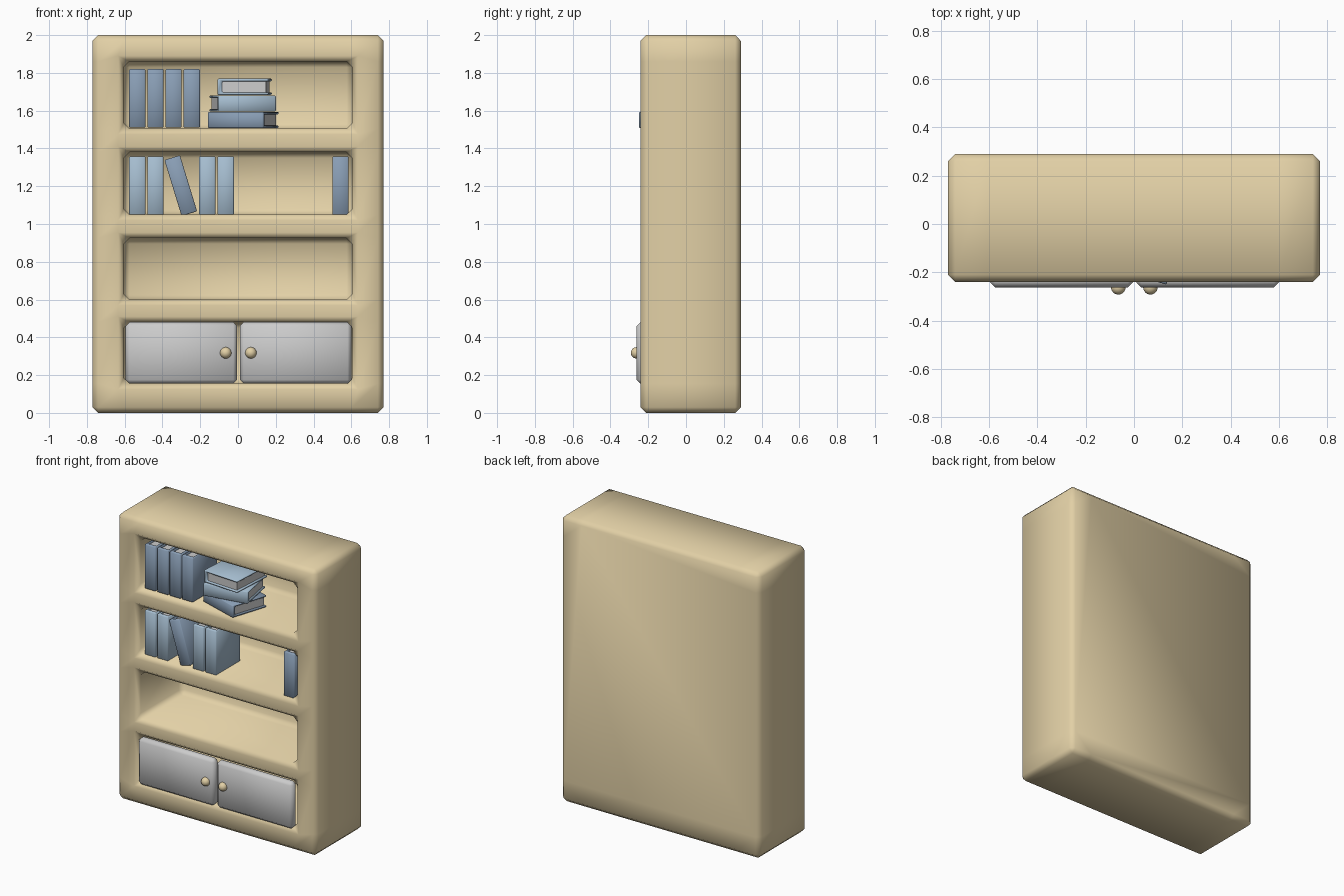
import bpy, bmesh
from math import radians
from mathutils import Matrix, Vector

if "Cube" in bpy.data.objects:
    bpy.data.objects.remove(bpy.data.objects["Cube"])


def material(name, rgb):
    m = bpy.data.materials.new(name)
    m.diffuse_color = (*rgb, 1)
    m.use_nodes = True
    m.node_tree.nodes["Principled BSDF"].inputs["Base Color"].default_value = m.diffuse_color
    return m


WOOD = material("wood", (0.76, 0.63, 0.38))
DARK = material("dark_cover", (0.25, 0.34, 0.46))
LIGHT = material("light_cover", (0.38, 0.51, 0.63))


def finish(bm, name, mat=None, bevel=0.0):
    """Bevel the sharp edges with one chamfer, shade smooth, link."""
    bmesh.ops.recalc_face_normals(bm, faces=bm.faces)
    if bevel:
        sharp = [e for e in bm.edges if e.calc_face_angle(0) > radians(30)]
        bmesh.ops.bevel(bm, geom=sharp, offset=bevel, segments=1, affect='EDGES',
                        profile=0.5, clamp_overlap=True)
    for f in bm.faces:
        f.smooth = True
    me = bpy.data.meshes.new(name)
    bm.to_mesh(me)
    bm.free()
    if mat:
        me.materials.append(mat)
    ob = bpy.data.objects.new(name, me)
    bpy.context.collection.objects.link(ob)
    return ob


def box(name, lo, hi, mat=None, bevel=0.0):
    bm = bmesh.new()
    lo, hi = Vector(lo), Vector(hi)
    bmesh.ops.create_cube(bm, size=1, matrix=Matrix.Translation((lo + hi) / 2)
                          @ Matrix.Diagonal((*(hi - lo), 1)))
    return finish(bm, name, mat, bevel)


# Cabinet: front grid, niches pushed in, outline pulled back and closed
FRONT, BACK, NICHE_BACK = -0.24, 0.29, 0.24
xs = [-0.77, -0.605, 0.605, 0.77]
zs = [0, 0.155, 0.48, 0.60, 0.925, 1.05, 1.38, 1.505, 1.86, 2.0]
bm = bmesh.new()
grid = [[bm.verts.new((x, FRONT, z)) for x in xs] for z in zs]
niches = []
for j in range(len(zs) - 1):
    for i in range(3):
        f = bm.faces.new((grid[j][i], grid[j][i + 1], grid[j + 1][i + 1], grid[j + 1][i]))
        if i == 1 and j % 2 == 1:
            niches.append(f)
rim = [e for e in bm.edges if e.is_boundary]
new = bmesh.ops.extrude_edge_only(bm, edges=rim)["geom"]
for v in new:
    if isinstance(v, bmesh.types.BMVert):
        v.co.y = BACK
bmesh.ops.contextual_create(bm, geom=[e for e in new if isinstance(e, bmesh.types.BMEdge)
                                      and e.is_boundary])
for f in bmesh.ops.extrude_discrete_faces(bm, faces=niches)["faces"]:
    for v in f.verts:
        v.co.y = NICHE_BACK
# merge coplanar faces so the chamfers run cleanly
bmesh.ops.dissolve_limit(bm, angle_limit=radians(1), verts=[],
                         edges=[e for e in bm.edges if e.is_manifold
                                and all(abs(v.co.x) > 0.76 for v in e.verts)
                                and all(abs(v.co.z - 1) < 0.999 for v in e.verts)])
finish(bm, "cabinet", WOOD, 0.03)

# Doors and knobs
for side, x0, x1, kx in (("left", -0.595, -0.005, -0.065), ("right", 0.01, 0.6, 0.068)):
    box(side + "_door", (x0, -0.262, 0.155), (x1, -0.20, 0.48), None, 0.02)
    bm = bmesh.new()
    bmesh.ops.create_uvsphere(bm, u_segments=24, v_segments=12, radius=0.03,
                              matrix=Matrix.Translation((kx, -0.262, 0.318)))
    finish(bm, side + "_knob", WOOD)

# Books: C-shaped cover with a page block; upright, spine facing -y
W, D, H, COVER, SPINE = 0.086, 0.27, 0.31, 0.014, 0.025


def book(name, mat, matrix):
    w, d, i = W / 2, D / 2, W / 2 - COVER
    outline = [(-w, -d), (w, -d), (w, d), (i, d), (i, SPINE - d),
               (-i, SPINE - d), (-i, d), (-w, d)]
    bm = bmesh.new()
    base = bm.faces.new([bm.verts.new((x, y, -H / 2)) for x, y in outline])
    top = bmesh.ops.extrude_face_region(bm, geom=[base])["geom"]
    bmesh.ops.translate(bm, vec=(0, 0, H),
                        verts=[v for v in top if isinstance(v, bmesh.types.BMVert)])
    cover = finish(bm, name + "_cover", mat, 0.005)
    pages = box(name + "_pages", (-i, SPINE - d - 0.002, -H / 2 + 0.012),
                (i, d - 0.012, H / 2 - 0.012))
    for ob in (cover, pages):
        ob.data.transform(matrix)
        if ob is pages:
            for p in ob.data.polygons:
                p.use_smooth = False


Y = -0.075
row = [(x, 1.665, DARK, 0) for x in (-0.533, -0.437, -0.341, -0.245)]
row += [(x, 1.203, LIGHT, 0) for x in (-0.533, -0.437, -0.163, -0.065)]
row += [(-0.303, 1.203, DARK, -17), (0.542, 1.203, DARK, 0)]
for n, (x, z, mat, lean) in enumerate(row):
    book(f"standing_book_{n + 1}", mat,
         Matrix.Translation((x, Y, z)) @ Matrix.Rotation(radians(lean), 4, 'Y'))

# Pile of turned books lying flat
pile = [(0.028, 1.551, DARK, -18), (0.024, 1.638, LIGHT, 10.5), (0.035, 1.726, LIGHT, -93.5)]
for n, (x, z, mat, turn) in enumerate(pile):
    book(f"stacked_book_{n + 1}", mat, Matrix.Translation((x, Y, z))
         @ Matrix.Rotation(radians(turn), 4, 'Z') @ Matrix.Rotation(radians(90), 4, 'Y'))
